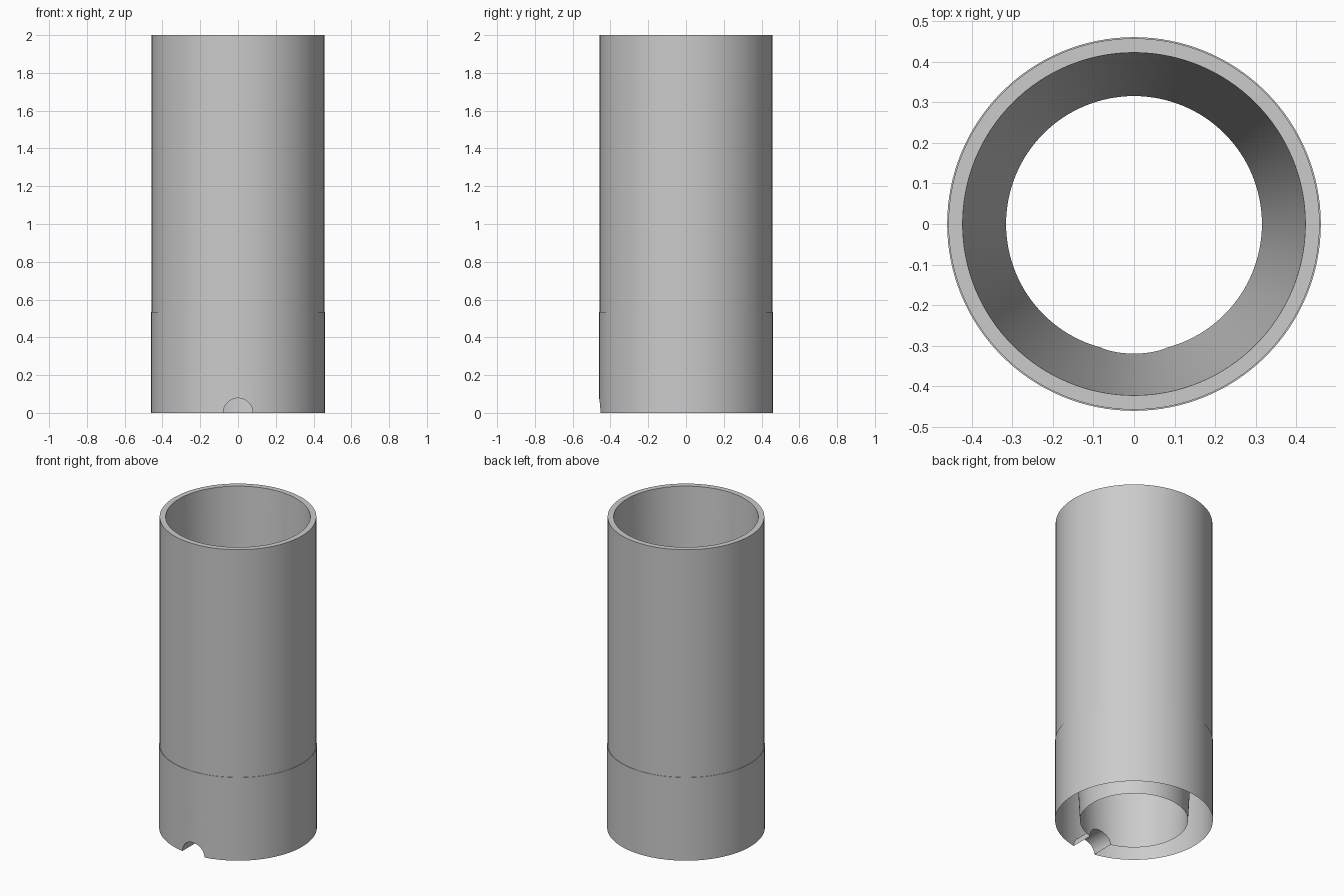
import bpy
import bmesh
import math
from mathutils import Matrix

SEGMENTS = 128

cube = bpy.data.objects.get("Cube")
if cube:
    bpy.data.objects.remove(cube, do_unlink=True)

# One plain grey for the whole part
grey = bpy.data.materials.new("plain_grey")
grey.use_nodes = True
colour = (0.6, 0.6, 0.6, 1.0)
grey.diffuse_color = colour
grey.node_tree.nodes["Principled BSDF"].inputs["Base Color"].default_value = colour


def make_object(name, bm):
    bmesh.ops.recalc_face_normals(bm, faces=bm.faces)
    mesh = bpy.data.meshes.new(name)
    bm.to_mesh(mesh)
    bm.free()
    mesh.materials.append(grey)
    obj = bpy.data.objects.new(name, mesh)
    bpy.context.collection.objects.link(obj)
    return obj


# Sleeve: tapered bore, flat rim, straight wall, slightly wider base band
profile = [(0.315, 0), (0.422, 2), (0.457, 2), (0.457, 0.535), (0.46, 0.535), (0.46, 0)]
bm = bmesh.new()
rings = []
for radius, z in profile:
    ring = []
    for i in range(SEGMENTS):
        a = math.tau * i / SEGMENTS
        ring.append(bm.verts.new((radius * math.cos(a), radius * math.sin(a), z)))
    rings.append(ring)
for lower, upper in zip(rings, rings[1:] + rings[:1]):
    for i in range(SEGMENTS):
        j = (i + 1) % SEGMENTS
        bm.faces.new((lower[i], lower[j], upper[j], upper[i]))
sleeve = make_object("sleeve", bm)

# Round notch through the front of the base
bm = bmesh.new()
bmesh.ops.create_cone(bm, cap_ends=True, segments=48, radius1=0.078, radius2=0.078, depth=0.4,
                      matrix=Matrix.Translation((0, -0.4, 0)) @ Matrix.Rotation(math.pi / 2, 4, "X"))
cutter = make_object("notch_cutter", bm)
cutter.hide_render = True

cut = sleeve.modifiers.new("notch", "BOOLEAN")
cut.operation = "DIFFERENCE"
cut.solver = "EXACT"
cut.object = cutter
bpy.context.view_layer.objects.active = sleeve
sleeve.select_set(True)
bpy.ops.object.modifier_apply(modifier=cut.name)
bpy.data.objects.remove(cutter, do_unlink=True)

# Open the underside between the inner and outer walls
bm = bmesh.new()
bm.from_mesh(sleeve.data)
underside = [f for f in bm.faces if all(v.co.z < 0.001 for v in f.verts)]
bmesh.ops.delete(bm, geom=underside, context="FACES")
bm.to_mesh(sleeve.data)
bm.free()

bpy.ops.object.select_all(action="DESELECT")
sleeve.select_set(True)
bpy.context.view_layer.objects.active = sleeve
bpy.ops.object.shade_smooth_by_angle(angle=math.radians(30))
